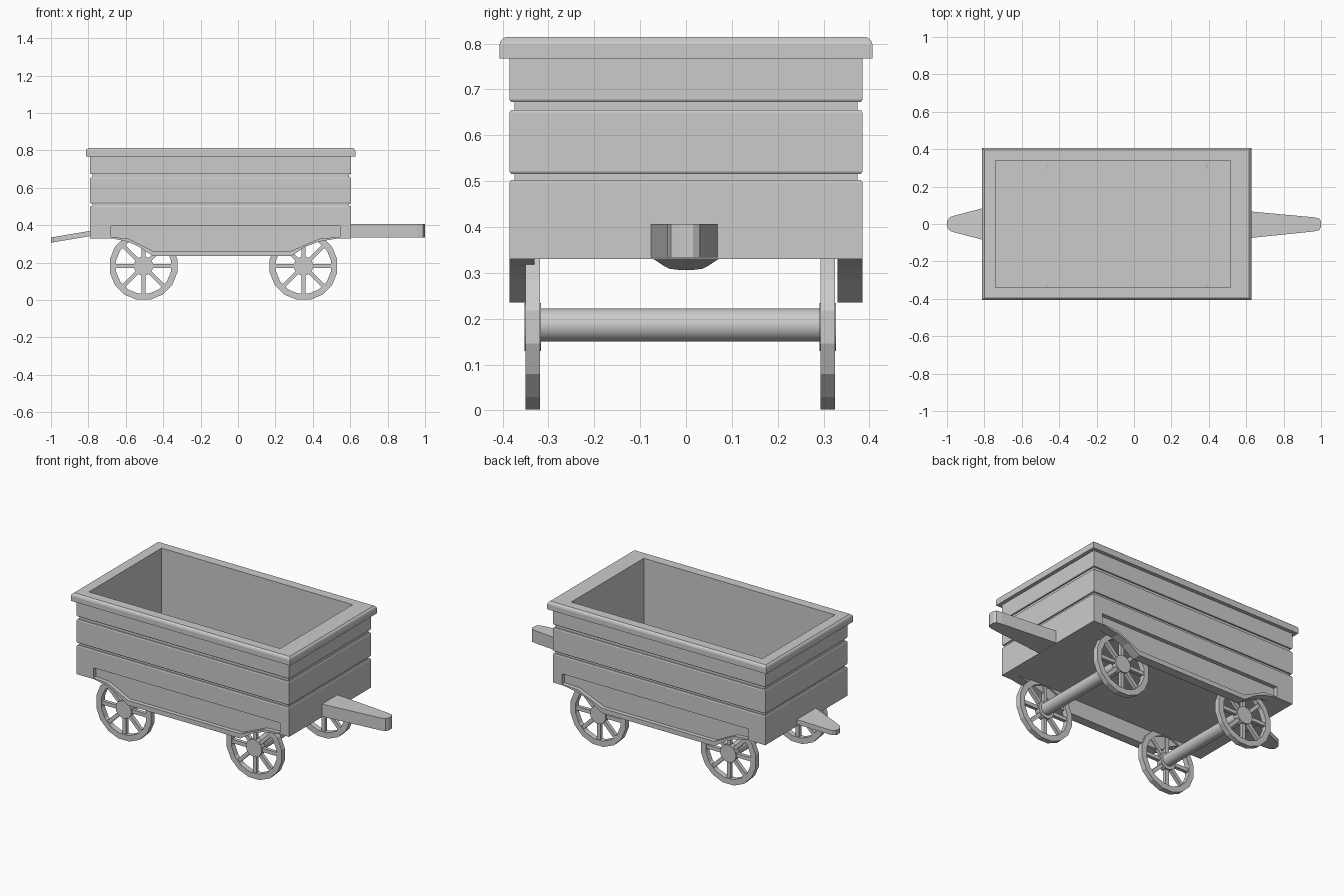
import bpy, bmesh
from math import sin, cos, pi
from mathutils import Matrix

if "Cube" in bpy.data.objects:
    bpy.data.objects.remove(bpy.data.objects["Cube"])


def finish(name, bm):
    bmesh.ops.recalc_face_normals(bm, faces=bm.faces)
    me = bpy.data.meshes.new(name)
    bm.to_mesh(me)
    bm.free()
    ob = bpy.data.objects.new(name, me)
    bpy.context.collection.objects.link(ob)
    return ob


def bridge(bm, a, b):
    for i in range(len(a)):
        j = (i + 1) % len(a)
        bm.faces.new((a[i], a[j], b[j], b[i]))


def prism(name, pts, lo, hi, place):
    """Extrude a 2D outline from lo to hi; place(u, v, w) gives the 3D point."""
    bm = bmesh.new()
    a, b = [[bm.verts.new(place(u, v, w)) for u, v in pts] for w in (lo, hi)]
    bridge(bm, a, b)
    bm.faces.new(a)
    bm.faces.new(b)
    return finish(name, bm)


def cut(ob, cutter):
    mod = ob.modifiers.new("cut", 'BOOLEAN')
    mod.operation = 'DIFFERENCE'
    mod.solver = 'EXACT'
    mod.object = cutter
    bpy.context.view_layer.objects.active = ob
    bpy.ops.object.modifier_apply(modifier=mod.name)


# Box: stacked rectangular loops outside, then over the rim and down inside
bm = bmesh.new()
X0, X1, Y = -0.79, 0.605, 0.385
outer = [(0, .33), (0, .497), (-.003, .502), (-.011, .502), (-.011, .516),
         (-.003, .516), (0, .521), (0, .65), (-.003, .655), (-.011, .655),
         (-.011, .673), (-.003, .673), (0, .678), (0, .767), (.022, .767),
         (.022, .797), (.019, .806), (.010, .814)]
rects = [(X0 - o, X1 + o, Y + o, z) for o, z in outer]
rects += [(-.74, .515, .34, .814), (-.74, .515, .34, .36)]
loops = [[bm.verts.new(p) for p in ((a, -y, z), (b, -y, z), (b, y, z), (a, y, z))]
         for a, b, y, z in rects]
for a, b in zip(loops, loops[1:]):
    bridge(bm, a, b)
bm.faces.new(loops[0])
bm.faces.new(loops[-1])
box = finish("wagon_box", bm)

# Side skirts with a recessed panel running up into the box side
skirt_pts = [(-.68, .331), (-.59, .312), (-.53, .285), (-.455, .235),
             (.285, .235), (.36, .285), (.43, .312), (.545, .331)]
panel_pts = [(-.68, .397), (-.68, .336), (-.59, .33), (-.455, .263),
             (.285, .263), (.44, .33), (.545, .336), (.545, .397)]
for side, label in ((-1, "front"), (1, "back")):
    place = lambda u, v, w: (u, side * w, v)
    skirt = prism(label + "_skirt", skirt_pts, .33, .385, place)
    cutter = prism("panel_cutter", panel_pts, .36, .45, place)
    cut(skirt, cutter)
    cut(box, cutter)
    bpy.data.objects.remove(cutter)

# Square drawbar at the right end
bar = [(.59, -.078), (.96, -.040), (.99, -.033), (1, -.015),
       (1, .015), (.99, .030), (.96, .036), (.59, .070)]
prism("drawbar", bar, .333, .407, lambda u, v, w: (u, v, w))

# Thin sloping tongue at the left end
tongue = [(-.78, .092), (-.96, .045), (-.985, .036), (-1, .015),
          (-1, -.015), (-.985, -.036), (-.96, -.045), (-.78, -.092)]
prism("tongue", tongue, .342, .370, lambda u, v, w: (u, v, w + .17 * (u + .79)))


def circle(r, n):
    return [(r * cos(2 * pi * (i + .5) / n), r * sin(2 * pi * (i + .5) / n)) for i in range(n)]


def wheel(name, x, y0, y1):
    """Sixteen-sided rim, eight spokes and a hub, turning about y."""
    R, n, zc = .184, 16, .182
    bm = bmesh.new()
    rings = [[bm.verts.new((x + u, y, zc + v)) for u, v in circle(r, n)]
             for r, y in ((R, y0), (R, y1), (.15, y1), (.15, y0))]
    for k in range(4):
        bridge(bm, rings[k], rings[(k + 1) % 4])
    ym, t = (y0 + y1) / 2, y1 - y0
    for k in range(8):
        m = (Matrix.Translation((x, ym, zc)) @ Matrix.Rotation(k * pi / 4, 4, 'Y')
             @ Matrix.Translation((.098, 0, 0)) @ Matrix.Diagonal((.12, t * .65, .022, 1)))
        bmesh.ops.create_cube(bm, size=1, matrix=m)
    m = Matrix.Translation((x, ym, zc)) @ Matrix.Rotation(pi / 2, 4, 'X')
    bmesh.ops.create_cone(bm, cap_ends=True, segments=16, radius1=.052, radius2=.052,
                          depth=t + .004, matrix=m)
    finish(name, bm)


# Axles and wheels
for x, label in ((-.505, "left"), (.35, "right")):
    wheel(label + "_front_wheel", x, -.350, -.318)
    wheel(label + "_back_wheel", x, .293, .325)
    axle = prism(label + "_axle", circle(.036, 24), -.32, .295,
                 lambda u, v, w: (x + u, w, .186 + v))
    bpy.ops.object.select_all(action='DESELECT')
    axle.select_set(True)
    bpy.context.view_layer.objects.active = axle
    bpy.ops.object.shade_smooth_by_angle()
